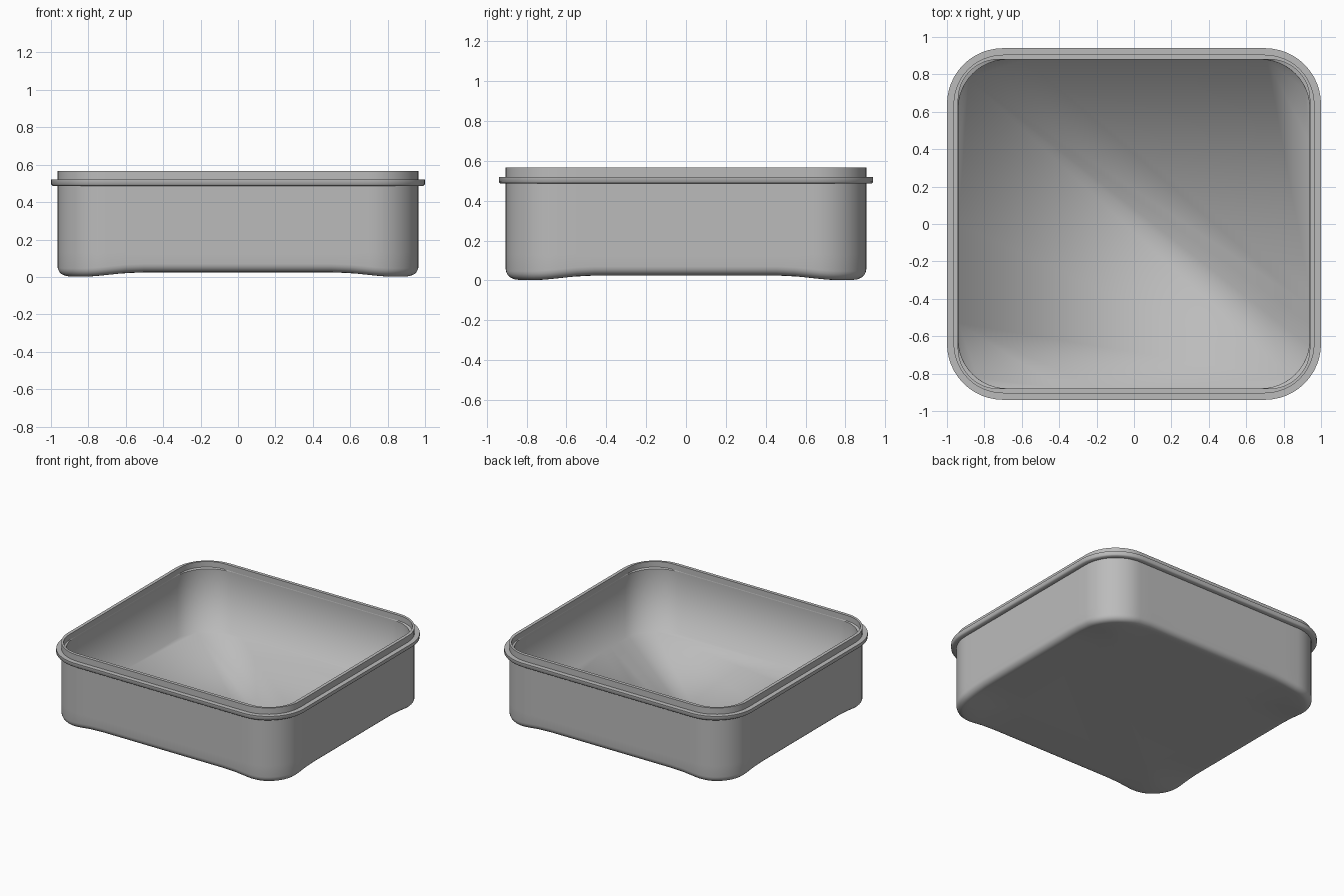
import bpy, bmesh, math

cube = bpy.data.objects.get("Cube")
if cube:
    bpy.data.objects.remove(cube)

HX, HY, R = 1.0, 0.94, 0.30      # outer size of the rim
ARC, SPAN = 12, 14               # steps per corner and per straight side


def rounded_loop(inset, radius=None):
    """Points of a rounded rectangle, going round from the right side."""
    r = radius or max(R - inset, 0.05)
    cx, cy = HX - inset - r, HY - inset - r
    pts = []
    corners = [(1, 1), (-1, 1), (-1, -1), (1, -1)]
    for i, (sx, sy) in enumerate(corners):
        for k in range(ARC + 1):
            a = math.pi / 2 * (i + k / ARC)
            pts.append((sx * cx + r * math.cos(a), sy * cy + r * math.sin(a)))
        nx, ny = corners[(i + 1) % 4]
        end = math.pi / 2 * (i + 1)
        ax, ay = pts[-1]
        bx, by = nx * cx + r * math.cos(end), ny * cy + r * math.sin(end)
        for k in range(1, SPAN):
            t = k / SPAN
            pts.append((ax + (bx - ax) * t, ay + (by - ay) * t))
    return pts


def ease(v, low, high):
    t = min(max((v - low) / (high - low), 0), 1)
    return t * t * (3 - 2 * t)


def foot_drop(x, y):
    """How far the underside sinks to form the corner feet."""
    return 0.024 * ease(abs(x), 0.52, 0.84) * ease(abs(y), 0.46, 0.78)


# Plastic
grey = bpy.data.materials.new("grey plastic")
grey.use_nodes = True
colour = (0.5, 0.5, 0.5, 1)
grey.diffuse_color = colour
grey.node_tree.nodes["Principled BSDF"].inputs["Base Color"].default_value = colour

# Section from the underside, up the wall, round the rim, over the lip, inside
# Each row: inset, height, corner radius, sharp crease
rows = [(i, 0.025, None, False) for i in (0.36, 0.26, 0.17, 0.11)]
for k in range(6):
    a = math.pi / 2 * k / 5
    rows.append((0.08 - 0.045 * math.sin(a), 0.07 - 0.045 * math.cos(a), None, False))
rows += [
    (0.035, 0.13, None, False),
    (0.035, 0.487, None, True),
    (0.008, 0.487, None, False),
    (0.0, 0.495, None, False),
    (0.0, 0.52, None, True),
    (0.035, 0.52, None, True),
    (0.035, 0.567, None, True),
    (0.06, 0.567, 0.215, True),
    (0.06, 0.525, 0.215, True),
    (0.061, 0.52, 0.26, True),
    (0.062, 0.05, 0.26, False),
]

bm = bmesh.new()
loops = []
for inset, z, radius, _ in rows:
    loop = []
    for x, y in rounded_loop(inset, radius):
        drop = foot_drop(x, y) if z < 0.08 and inset != rows[-1][0] else 0
        loop.append(bm.verts.new((x, y, z - drop)))
    loops.append(loop)

count = len(loops[0])
for low, high in zip(loops, loops[1:]):
    for i in range(count):
        j = (i + 1) % count
        bm.faces.new((low[i], low[j], high[j], high[i]))
bm.faces.new(list(reversed(loops[0])))    # underside
bm.faces.new(loops[-1])                   # inner floor

for face in bm.faces:
    face.smooth = True
for loop, row in zip(loops, rows):
    if row[3]:
        for i in range(count):
            bm.edges.get((loop[i], loop[(i + 1) % count])).smooth = False
bmesh.ops.recalc_face_normals(bm, faces=bm.faces)

mesh = bpy.data.meshes.new("container_body")
bm.to_mesh(mesh)
bm.free()
mesh.materials.append(grey)
body = bpy.data.objects.new("container_body", mesh)
bpy.context.collection.objects.link(body)
